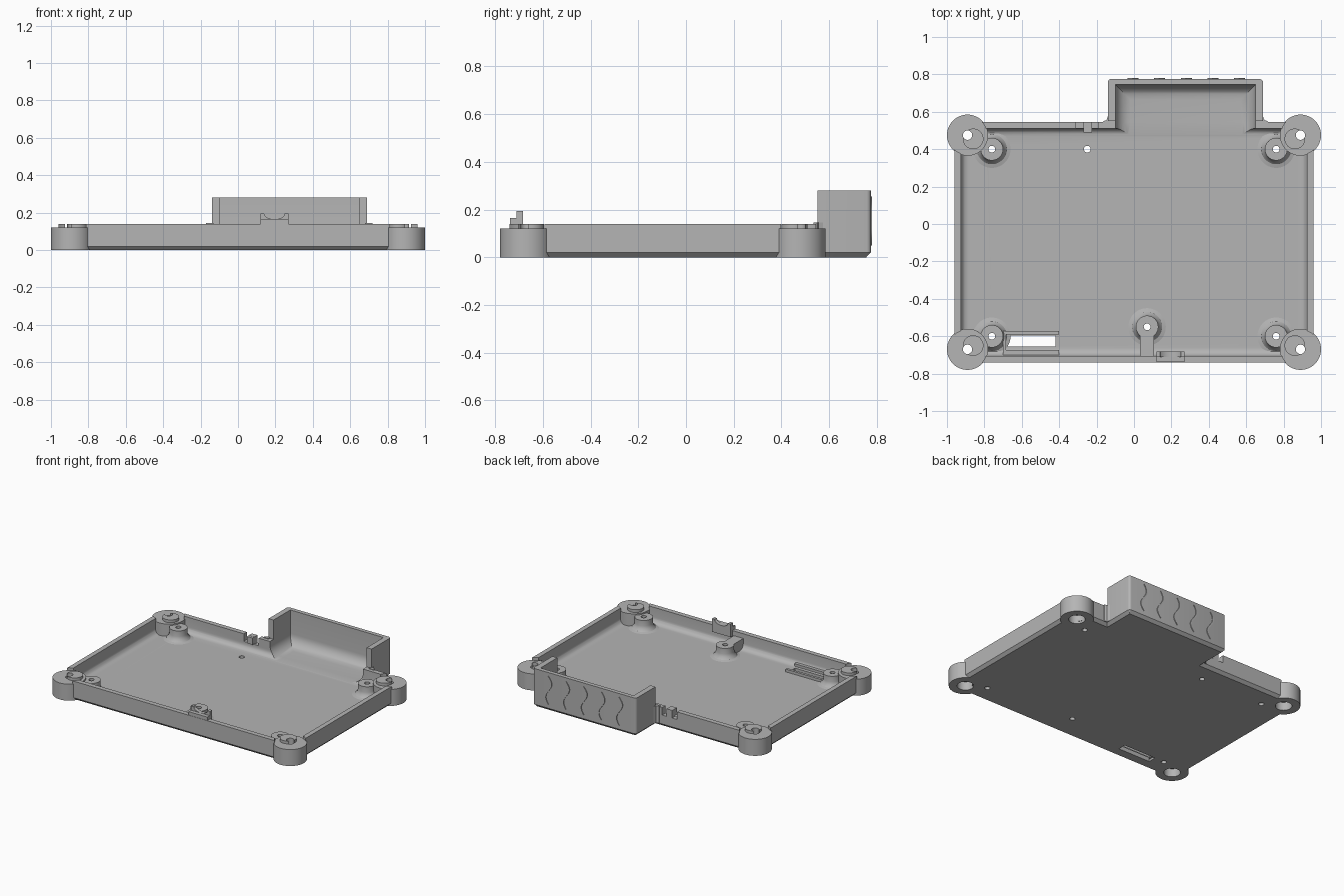
import bpy, bmesh, math
from mathutils import Vector

cube = bpy.data.objects.get("Cube")
if cube:
    bpy.data.objects.remove(cube, do_unlink=True)

grey = bpy.data.materials.new("plain grey plastic")
grey.use_nodes = True
COLOUR = (0.46, 0.46, 0.46, 1)
grey.diffuse_color = COLOUR
grey.node_tree.nodes["Principled BSDF"].inputs["Base Color"].default_value = COLOUR


def finish(name, bm):
    bmesh.ops.recalc_face_normals(bm, faces=bm.faces)
    mesh = bpy.data.meshes.new(name)
    bm.to_mesh(mesh)
    bm.free()
    mesh.materials.append(grey)
    ob = bpy.data.objects.new(name, mesh)
    bpy.context.collection.objects.link(ob)
    return ob


def box(name, x, y, z, corner=0, low=0, segs=1):
    """Box from ranges, with rounded upright corners and bevelled bottom edges."""
    bm = bmesh.new()
    bmesh.ops.create_cube(bm, size=1)
    for v in bm.verts:
        v.co = Vector([r[0] if c < 0 else r[1] for c, r in zip(v.co, (x, y, z))])
    if corner:
        up = [e for e in bm.edges if abs(e.verts[0].co.z - e.verts[1].co.z) > 1e-4]
        bmesh.ops.bevel(bm, geom=up, offset=corner, segments=4, profile=0.5, affect='EDGES')
    if low:
        foot = [e for e in bm.edges if all(abs(v.co.z - z[0]) < 1e-4 for v in e.verts)]
        bmesh.ops.bevel(bm, geom=foot, offset=low, segments=segs, profile=0.5, affect='EDGES')
    return finish(name, bm)


def lathe(name, profile, centre, steps=48):
    """Spin a closed (radius, z) loop about an upright axis."""
    bm = bmesh.new()
    rings = []
    for i in range(steps):
        a = math.tau * i / steps
        rings.append([bm.verts.new((centre[0] + r * math.cos(a), centre[1] + r * math.sin(a), z))
                      for r, z in profile])
    n = len(profile)
    for i in range(steps):
        a, b = rings[i], rings[(i + 1) % steps]
        for j in range(n):
            k = (j + 1) % n
            bm.faces.new((a[j], b[j], b[k], a[k]))
    return finish(name, bm)


def rod(name, centre, radius, z, steps=40):
    bm = bmesh.new()
    bmesh.ops.create_cone(bm, cap_ends=True, segments=steps, radius1=radius, radius2=radius,
                          depth=z[1] - z[0])
    bmesh.ops.translate(bm, verts=bm.verts, vec=(*centre, (z[0] + z[1]) / 2))
    return finish(name, bm)


def combine(target, tool, operation='DIFFERENCE'):
    mod = target.modifiers.new("combine", 'BOOLEAN')
    mod.object, mod.operation, mod.solver = tool, operation, 'EXACT'
    bpy.context.view_layer.objects.active = target
    bpy.ops.object.modifier_apply(modifier=mod.name)
    bpy.data.objects.remove(tool, do_unlink=True)


FLOOR, RIM = 0.03, 0.14
BOSSES = [(sx * 0.89, y) for sx in (-1, 1) for y in (-0.67, 0.475)]
POSTS = [(sx * 0.76, y) for sx in (-1, 1) for y in (-0.6, 0.4)] + [(0.07, -0.55)]
ANCHORS = BOSSES + [(0.07, -0.72)]

# Tray with a taller bay at the back
tray = box("tray_shell", (-0.96, 0.96), (-0.74, 0.545), (0, RIM), low=0.02)
bay = box("bay", (-0.14, 0.69), (0.3, 0.775), (0, 0.28), corner=0.018, low=0.02)
combine(bay, box("bay_trim", (-0.4, 0.9), (0, 0.552), (RIM - 0.0005, 0.4)))
combine(tray, bay, 'UNION')
combine(tray, box("cavity", (-0.925, 0.925), (-0.705, 0.51), (FLOOR, 0.5), low=0.04, segs=5))
combine(tray, box("bay_cavity", (-0.1, 0.65), (0.25, 0.745), (FLOOR + 0.001, 0.5), low=0.08, segs=8))

# Openings in the shell
for c in BOSSES:
    combine(tray, rod("boss_seat", c, 0.104, (-0.1, 0.5)))
for c in POSTS + [(-0.25, 0.4)]:
    combine(tray, rod("floor_hole", c, 0.018, (-0.1, 0.1)))
combine(tray, box("slot_cut", (-0.68, -0.42), (-0.655, -0.595), (-0.1, 0.1)))
for x in ((-0.31, -0.27), (-0.225, -0.19)):
    combine(tray, box("notch_cut", x, (0.49, 0.6), (0.085, 0.3)))

# Corner bosses, counterbored below, with a raised pad leaning inward
for i, c in enumerate(BOSSES):
    lathe("corner_boss_%d" % i, [(0.055, 0), (0.11, 0), (0.11, 0.12), (0.025, 0.12),
                                 (0.025, 0.06), (0.055, 0.06)], c)
    inward = (c[0] - math.copysign(0.03, c[0]), c[1] - math.copysign(0.02, c[1]))
    pad = rod("boss_pad_%d" % i, inward, 0.055, (0.11, RIM))
    combine(pad, rod("pad_hole", c, 0.025, (0, 0.3)))

# Screw posts with flared feet, each tied to a boss or the front wall
for i, (c, anchor) in enumerate(zip(POSTS, ANCHORS)):
    lathe("screw_post_%d" % i, [(0.018, 0.015), (0.1, 0.015), (0.1, FLOOR), (0.08, 0.035),
                                (0.066, 0.05), (0.06, 0.07), (0.06, 0.11), (0.018, 0.11)], c)
    way = Vector(anchor) - Vector(c)
    reach = way.length - (0.06 if i < 4 else 0)
    web = box("post_web_%d" % i, (0.03, reach), (-0.038, 0.038), (0.02, 0.106))
    web.location = (*c, 0)
    web.rotation_euler.z = math.atan2(way.y, way.x)

# Low frame round the floor slot
box("slot_frame_back", (-0.7, -0.4), (-0.59, -0.572), (0.02, 0.05))
box("slot_frame_front", (-0.7, -0.4), (-0.71, -0.675), (0.02, 0.05))
box("slot_frame_end", (-0.7, -0.685), (-0.68, -0.58), (0.02, 0.05))

# Catch on the back wall between the notches
box("catch_post", (-0.27, -0.225), (0.49, 0.53), (0.09, RIM - 0.001))

# Front tab with a dipped top edge
bm = bmesh.new()
dip = [(0.195 + 0.055 * math.cos(a), 0.195 - 0.03 * math.sin(a))
       for a in [math.pi * k / 8 for k in range(9)]]
outline = [(0.12, 0.1), (0.27, 0.1), (0.27, 0.195)] + dip + [(0.12, 0.195)]
face = bm.faces.new([bm.verts.new((x, -0.71, z)) for x, z in outline])
new = bmesh.ops.extrude_face_region(bm, geom=[face])["geom"]
bmesh.ops.translate(bm, vec=(0, 0.027, 0), verts=[g for g in new if isinstance(g, bmesh.types.BMVert)])
finish("front_tab", bm)
box("front_tab_ledge", (0.12, 0.27), (-0.738, -0.7), (0.13, 0.165))

# Small gussets where the bay meets the back wall
for side, x in ((-1, -0.14), (1, 0.69)):
    bm = bmesh.new()
    corner = [(x - side * 0.01, 0.535), (x + side * 0.03, 0.535), (x + side * 0.025, 0.549),
              (x + side * 0.007, 0.556), (x, 0.575), (x - side * 0.01, 0.575)]
    face = bm.faces.new([bm.verts.new((px, py, 0.02)) for px, py in corner])
    new = bmesh.ops.extrude_face_region(bm, geom=[face])["geom"]
    bmesh.ops.translate(bm, vec=(0, 0, 0.125), verts=[g for g in new if isinstance(g, bmesh.types.BMVert)])
    finish("bay_gusset_" + ("right" if side < 0 else "left"), bm)

# Wavy ribs on the back of the bay
for i in range(5):
    bm = bmesh.new()
    rows = []
    for k in range(25):
        t = k / 24
        x = -0.005 + 0.1425 * i + 0.024 * math.sin(math.tau * t)
        w = 0.001 + 0.006 * math.sin(math.pi * t)
        rows.append([bm.verts.new((x + dx * w, y, 0.05 + 0.205 * t))
                     for dx, y in ((-1, 0.772), (-1, 0.78), (1, 0.78), (1, 0.772))])
    for a, b in zip(rows, rows[1:]):
        for j in range(4):
            bm.faces.new((a[j], a[(j + 1) % 4], b[(j + 1) % 4], b[j]))
    bm.faces.new(rows[0])
    bm.faces.new(rows[-1])
    finish("wavy_rib_%d" % i, bm)

# Smooth curves, crisp edges
bpy.ops.object.select_all(action='DESELECT')
for ob in bpy.context.collection.objects:
    if ob.type == 'MESH':
        ob.select_set(True)
        bpy.context.view_layer.objects.active = ob
bpy.ops.object.shade_smooth_by_angle(angle=math.radians(30))
